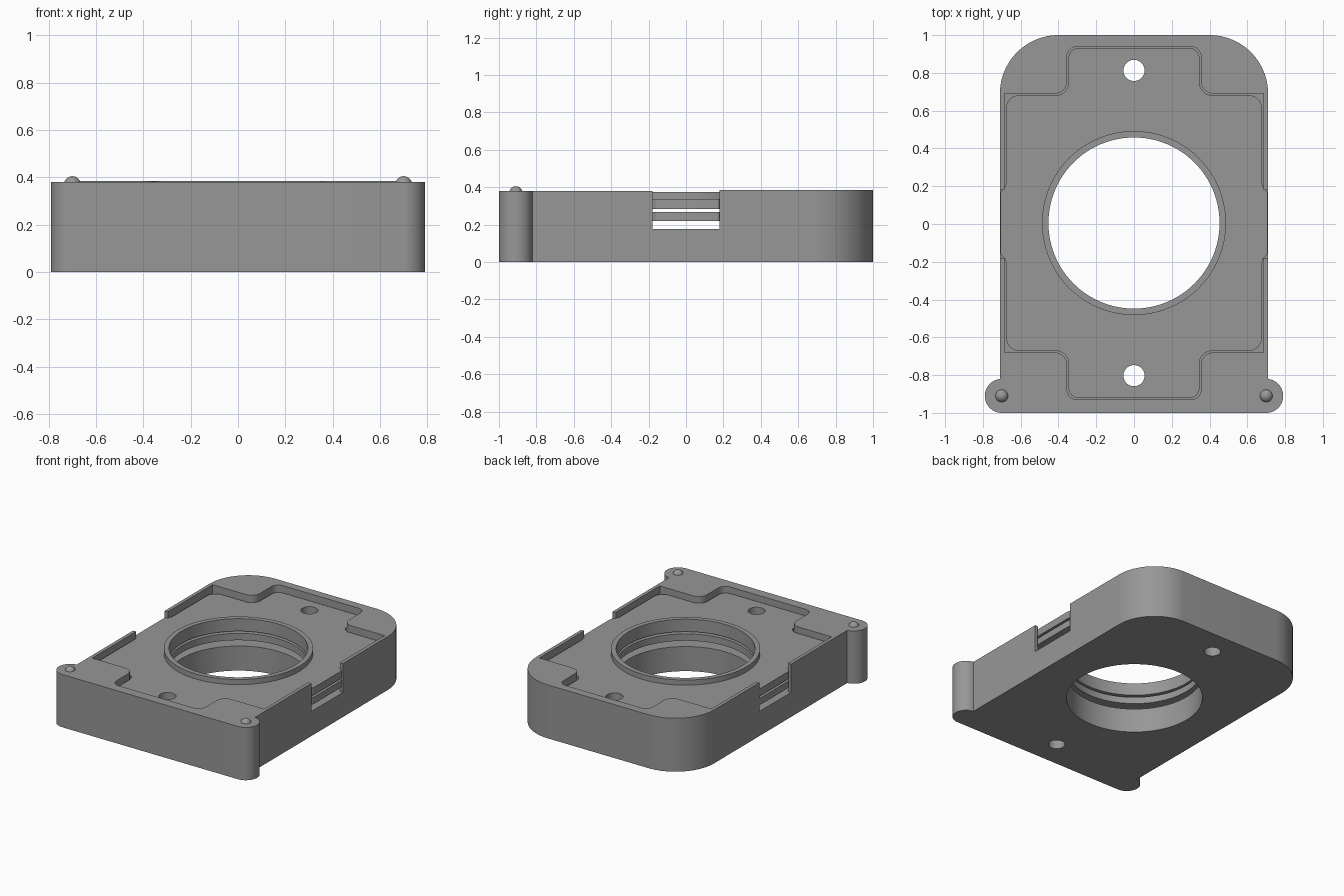
import bpy, bmesh, math
from math import cos, sin, radians

if "Cube" in bpy.data.objects:
    bpy.data.objects.remove(bpy.data.objects["Cube"])

GREY = bpy.data.materials.new("mid_grey")
GREY.diffuse_color = (0.31, 0.31, 0.31, 1)
GREY.use_nodes = True
GREY.node_tree.nodes["Principled BSDF"].inputs["Base Color"].default_value = GREY.diffuse_color
CY = 0.005            # y of the bore centre
SLOT = 0.177          # floor of the cavity


def arc(cx, cy, r, a0, a1, n=10):
    return [(cx + r * cos(radians(a0 + (a1 - a0) * i / n)),
             cy + r * sin(radians(a0 + (a1 - a0) * i / n))) for i in range(n + 1)]


def prism(name, pts, z0, z1):
    """Extrude a closed 2D outline between two heights."""
    bm = bmesh.new()
    face = bm.faces.new([bm.verts.new((x, y, z0)) for x, y in pts])
    out = bmesh.ops.extrude_face_region(bm, geom=[face])
    for v in out["geom"]:
        if isinstance(v, bmesh.types.BMVert):
            v.co.z = z1
    bmesh.ops.recalc_face_normals(bm, faces=bm.faces)
    me = bpy.data.meshes.new(name)
    bm.to_mesh(me)
    bm.free()
    me.materials.append(GREY)
    ob = bpy.data.objects.new(name, me)
    bpy.context.collection.objects.link(ob)
    return ob


def disc(name, y, r, z0, z1, n=96):
    return prism(name, arc(0, y, r, 0, 360, n)[:-1], z0, z1)


def box(name, x0, x1, y0, y1, z0, z1):
    return prism(name, [(x0, y0), (x1, y0), (x1, y1), (x0, y1)], z0, z1)


def activate(ob):
    bpy.ops.object.select_all(action='DESELECT')
    ob.select_set(True)
    bpy.context.view_layer.objects.active = ob


def cut(ob, *cutters):
    """Subtract the cutters and discard them."""
    activate(ob)
    for c in cutters:
        m = ob.modifiers.new("cut", 'BOOLEAN')
        m.operation, m.solver, m.object = 'DIFFERENCE', 'EXACT', c
        bpy.ops.object.modifier_apply(modifier=m.name)
        bpy.data.objects.remove(c, do_unlink=True)


def mirror_x(half):
    """Right half listed from front to back, closed by its mirror image."""
    return half + [(-x, y) for x, y in reversed(half)]


def cross_outline(gap, corner, flare):
    """Cross-shaped outline: wide middle with a tab at the front and the back."""
    w, t = 0.685 - gap, 0.355 - gap
    top, mid = 0.935 - gap, 0.685 - gap
    quarter = [(w, 0.21), (w, mid)]
    if flare:        # sides widen to fill the side openings
        quarter = [(0.708, 0.145), (0.705, 0.165), (w + 0.006, 0.19)] + quarter[:1]
    if corner:
        quarter += arc(w - corner, mid - corner, corner, 0, 90)
    elif flare:
        quarter.append((w, mid))
    quarter += arc(t + 0.065, mid + 0.065, 0.065, 270, 180)
    quarter += arc(t - 0.055, top - 0.055, 0.055, 0, 90)
    half = [(x, CY - y) for x, y in reversed(quarter)] + [(x, CY + y) for x, y in quarter]
    return mirror_x(half)


def through_holes():
    """Central bore and the two screw holes."""
    return [disc("bore", CY, 0.453, -0.1, 0.6),
            disc("screw_hole_back", 0.813, 0.056, -0.1, 0.6, 40),
            disc("screw_hole_front", -0.803, 0.056, -0.1, 0.6, 40)]


# Housing: front ears, straight sides, big rounded back corners
half = arc(0.70, -0.91, 0.09, -90, 83.6, 24) + arc(0.40, 0.69, 0.31, 0, 90, 24)
housing = prism("housing", mirror_x(half), 0, 0.385)
cut(housing,
    box("front_trim", -1, 1, -1.2, 0, 0.38, 0.6),
    prism("cavity", cross_outline(0, 0, False), SLOT, 0.7),
    box("side_openings", -1, 1, -0.18, 0.18, SLOT, 0.65),
    *through_holes())

# Two plates stacked in the cavity with gaps below them
plates = []
for name, z0, z1 in (("lower_plate", 0.219, 0.268), ("upper_plate", 0.284, 0.337)):
    plate = prism(name, cross_outline(0.008, 0.07, True), z0, z1)
    cut(plate, *through_holes())
    plates.append(plate)

# Raised rim around the bore
rim = disc("bore_rim", CY, 0.487, 0.337, 0.374)
cut(rim, disc("rim_bore", CY, 0.453, 0.2, 0.6))

# Locating bumps on the ears
bumps = []
for side, label in ((-1, "left"), (1, "right")):
    bpy.ops.mesh.primitive_uv_sphere_add(segments=32, ring_count=16, radius=0.035,
                                         location=(side * 0.70, -0.91, 0.37))
    bump = bpy.context.object
    bump.name = label + "_bump"
    bump.data.materials.append(GREY)
    bumps.append(bump)

# Smooth the curved walls, keep the edges crisp
for ob in [housing, rim] + plates + bumps:
    activate(ob)
    bpy.ops.object.shade_smooth_by_angle(angle=radians(30))
